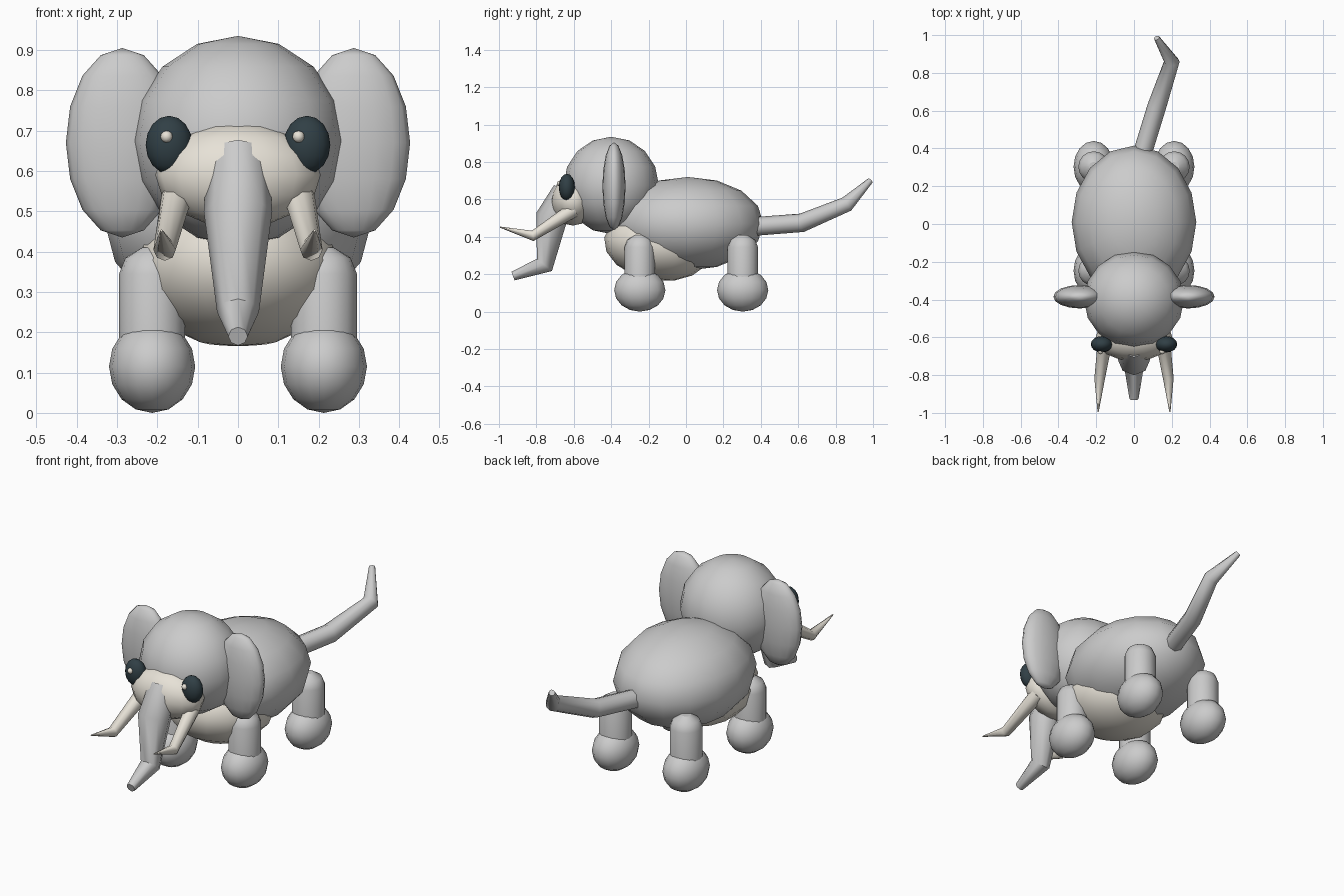
import bpy, math

if "Cube" in bpy.data.objects:
    bpy.data.objects.remove(bpy.data.objects["Cube"])


def material(name, rgb):
    m = bpy.data.materials.new(name)
    m.diffuse_color = (*rgb, 1)
    m.use_nodes = True
    m.node_tree.nodes["Principled BSDF"].inputs["Base Color"].default_value = m.diffuse_color
    return m


CREAM = material("cream", (0.80, 0.76, 0.68))
DARK = material("dark", (0.03, 0.05, 0.06))


def finish(name, mat=None, angle=50):
    ob = bpy.context.object
    ob.name = name
    if mat:
        ob.data.materials.append(mat)
    bpy.ops.object.shade_smooth_by_angle(angle=math.radians(angle))
    return ob


def ball(name, loc, radii, mat=None, seg=16, rings=8, tilt=0):
    bpy.ops.mesh.primitive_uv_sphere_add(segments=seg, ring_count=rings, radius=1,
                                         location=loc, rotation=(tilt, 0, 0))
    bpy.context.object.scale = radii
    bpy.ops.object.transform_apply(location=False, rotation=True, scale=True)
    return finish(name, mat)


def tube(name, pts, mat=None, sides=8):
    """Tapered tube along a path of (x, y, z, radius)."""
    cu = bpy.data.curves.new(name, 'CURVE')
    cu.dimensions = '3D'
    cu.bevel_depth = 1
    cu.bevel_resolution = sides // 2 - 2
    cu.use_fill_caps = True
    sp = cu.splines.new('POLY')
    sp.points.add(len(pts) - 1)
    for p, (x, y, z, r) in zip(sp.points, pts):
        p.co = (x, y, z, 1)
        p.radius = r
    ob = bpy.data.objects.new(name, cu)
    bpy.context.collection.objects.link(ob)
    bpy.ops.object.select_all(action='DESELECT')
    ob.select_set(True)
    bpy.context.view_layer.objects.active = ob
    bpy.ops.object.convert(target='MESH')
    return finish(name, mat)


# Body, belly, head and muzzle
ball("body", (0, 0.01, 0.47), (0.33, 0.405, 0.25))
ball("belly", (0, -0.15, 0.355), (0.265, 0.29, 0.19), CREAM, tilt=math.radians(-8))
ball("head", (0, -0.40, 0.675), (0.265, 0.255, 0.26))
ball("muzzle", (0, -0.605, 0.59), (0.205, 0.12, 0.13), CREAM)

# Trunk
tube("trunk", [(0, -0.64, 0.64, 0.075), (0, -0.72, 0.50, 0.085),
               (0, -0.757, 0.25, 0.052), (0, -0.925, 0.19, 0.024)])

# Tail
tube("tail", [(0.04, 0.36, 0.455, 0.05), (0.12, 0.62, 0.475, 0.05),
              (0.2, 0.86, 0.575, 0.042), (0.12, 0.985, 0.70, 0.016)])

for s, side in ((1, "left"), (-1, "right")):
    # Ears, eyes and tusks
    ball(f"ear_{side}", (s * 0.287, -0.385, 0.67), (0.14, 0.062, 0.235))
    ball(f"eye_{side}", (s * 0.171, -0.637, 0.665), (0.058, 0.043, 0.072), DARK)
    ball(f"eye_highlight_{side}", (-0.0135 + s * 0.1635, -0.675, 0.685),
         (0.015, 0.015, 0.015), CREAM, 12, 6)
    tube(f"tusk_{side}", [(s * 0.15, -0.60, 0.545, 0.04), (s * 0.182, -0.82, 0.405, 0.028),
                          (s * 0.19, -0.995, 0.452, 0.003)], CREAM)
    # Legs with domed tops, and round feet
    for y, end in ((-0.247, "front"), (0.303, "back")):
        x = s * 0.213
        tube(f"{end}_leg_{side}", [(x, y, 0.12, 0.082), (x, y, 0.345, 0.082),
                                   (x, y, 0.385, 0.066), (x, y, 0.41, 0.025)], sides=16)
        ball(f"{end}_foot_{side}", (x, y, 0.115), (0.107, 0.137, 0.115))
